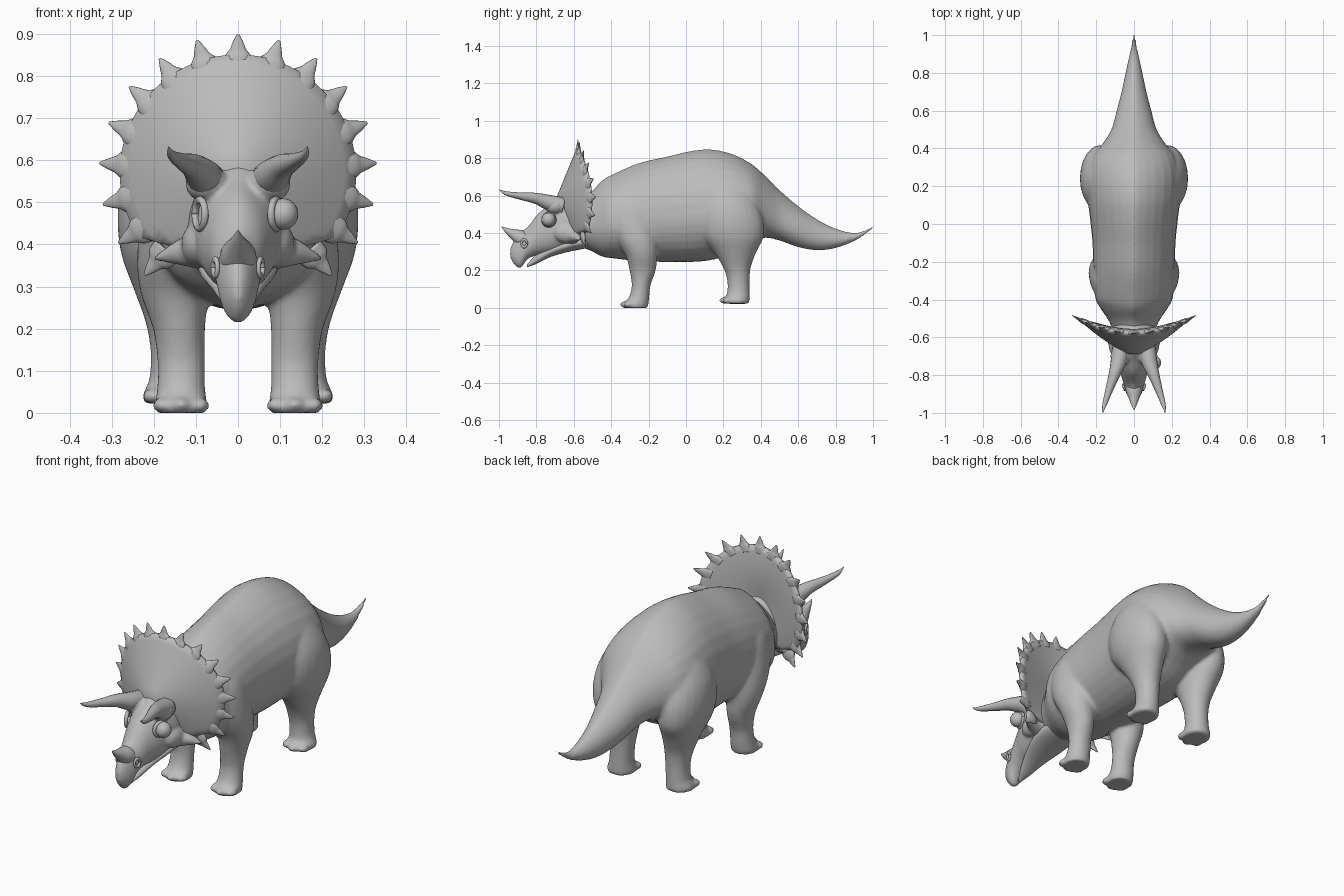
import bpy, bmesh, math
from mathutils import Vector, Matrix

cube = bpy.data.objects.get("Cube")
if cube:
    bpy.data.objects.remove(cube)

clay = bpy.data.materials.new("clay_grey")
clay.use_nodes = True
GREY = (0.5, 0.5, 0.5, 1)
clay.diffuse_color = GREY
clay.node_tree.nodes["Principled BSDF"].inputs["Base Color"].default_value = GREY


def finish(bm, name, voxel=0, smooth=4):
    """Turn a bmesh into a smooth shaded object, optionally fused by remeshing."""
    bmesh.ops.recalc_face_normals(bm, faces=bm.faces)
    mesh = bpy.data.meshes.new(name)
    for f in bm.faces:
        f.smooth = True
    bm.to_mesh(mesh)
    bm.free()
    mesh.materials.append(clay)
    ob = bpy.data.objects.new(name, mesh)
    bpy.context.collection.objects.link(ob)
    if voxel:
        m = ob.modifiers.new("fuse", 'REMESH')
        m.mode = 'VOXEL'
        m.voxel_size = voxel
        m.use_smooth_shade = True
        s = ob.modifiers.new("soften", 'SMOOTH')
        s.iterations = smooth
    return ob


def spline(rows, steps=4):
    """Catmull-Rom resampling of rows of numbers."""
    rows = [Vector(r) for r in rows]
    out = []
    for i in range(len(rows) - 1):
        a, b = rows[max(i - 1, 0)], rows[i]
        c, d = rows[i + 1], rows[min(i + 2, len(rows) - 1)]
        for k in range(steps):
            t = k / steps
            out.append(b + (c - a) * (t / 2) + (a * 2 - b * 5 + c * 4 - d) * (t * t / 2)
                       + (b * 3 - a - c * 3 + d) * (t ** 3 / 2))
    return out + [rows[-1]]


def skin(bm, rings):
    """Bridge rings of points and cap both ends."""
    rings = [[bm.verts.new(p) for p in r] for r in rings]
    n = len(rings[0])
    for a, b in zip(rings, rings[1:]):
        for i in range(n):
            bm.faces.new((a[i], a[(i + 1) % n], b[(i + 1) % n], b[i]))
    bm.faces.new(rings[0])
    bm.faces.new(rings[-1])


def turns(n):
    return [(math.cos(2 * math.pi * i / n), math.sin(2 * math.pi * i / n)) for i in range(n)]


def long_loft(bm, rows, ridge=0.0, belly=0.5, n=32):
    """Rows along y: y, top, bottom, half width."""
    rings = []
    for y, top, low, w in spline(rows):
        mid = low + belly * (top - low)
        rings.append([(max(w, .002) * math.copysign(abs(c) ** (1 + ridge * max(s, 0)), c), y,
                       mid + s * (top - mid if s > 0 else mid - low)) for c, s in turns(n)])
    skin(bm, rings)


def leg_loft(bm, rows, side):
    """Rows along z: z, centre x, centre y, half width, half depth."""
    skin(bm, [[(side * (x + c * w), y + s * d, z) for c, s in turns(24)]
              for z, x, y, w, d in spline(rows)])


def tube(bm, rows, flat=1.0, n=16):
    """Tapered tube: x, y, z, radius."""
    pts = spline(rows, 5)
    rings = []
    for i, p in enumerate(pts):
        d = (pts[min(i + 1, len(pts) - 1)] - pts[max(i - 1, 0)]).to_3d().normalized()
        u = d.cross(Vector((0, 1, 0)) if abs(d.y) < .6 else Vector((1, 0, 0))).normalized()
        v = d.cross(u)
        rings.append([p.to_3d() + (u * c + v * s * flat) * max(p[3], .0008) for c, s in turns(n)])
    skin(bm, rings)


def ball(bm, pos, size):
    bmesh.ops.create_uvsphere(bm, u_segments=24, v_segments=16, radius=1,
                              matrix=Matrix.Translation(pos) @ Matrix.Diagonal((*size, 1)))


# Trunk, tail, legs and toes fused into one skin
bm = bmesh.new()
long_loft(bm, [
    (-.62, .56, .34, .09), (-.52, .61, .31, .13), (-.45, .68, .275, .175), (-.39, .715, .265, .205),
    (-.25, .775, .25, .215), (-.1, .81, .245, .22), (.02, .838, .245, .232), (.13, .848, .255, .245),
    (.25, .822, .29, .25), (.35, .77, .35, .225), (.42, .71, .375, .17), (.5, .63, .36, .12),
    (.6, .545, .325, .092), (.7, .475, .308, .066), (.8, .425, .32, .045), (.9, .402, .357, .024),
    (.96, .418, .395, .013), (1.012, .444, .432, .007)], ridge=.4, belly=.42)
FRONT = [(0, .135, -.27, .062, .065), (.025, .135, -.265, .062, .065), (.06, .135, -.25, .057, .054),
         (.12, .135, -.24, .056, .05), (.2, .14, -.232, .062, .07), (.28, .15, -.238, .08, .085),
         (.36, .15, -.26, .09, .11), (.46, .14, -.285, .09, .125), (.56, .125, -.29, .08, .11),
         (.64, .1, -.28, .05, .06)]
HIND = [(.022, .16, .268, .066, .072), (.045, .16, .272, .066, .068), (.08, .155, .28, .056, .06),
        (.15, .152, .28, .056, .06), (.22, .155, .272, .066, .075), (.3, .165, .262, .085, .115),
        (.38, .175, .25, .103, .165), (.47, .18, .24, .106, .172), (.56, .17, .23, .1, .15),
        (.65, .14, .22, .08, .11), (.7, .11, .21, .05, .06)]
for side in (-1, 1):
    leg_loft(bm, FRONT, side)
    leg_loft(bm, HIND, side)
    for x, y, z in ((.135, -.325, 0), (.16, .205, .022)):
        for k in (-1, 0, 1):
            ball(bm, (side * (x + k * .044), y + abs(k) * .018, z + .018), (.024, .028, .018))
finish(bm, "body", voxel=.01)

# Skull with beak, cheeks and brow bulges
bm = bmesh.new()
long_loft(bm, [
    (-.94, .315, .27, .01), (-.92, .36, .235, .028), (-.885, .405, .213, .045),
    (-.845, .435, .262, .056), (-.79, .505, .282, .072), (-.73, .55, .285, .094),
    (-.66, .6, .30, .112), (-.58, .61, .32, .12), (-.5, .58, .33, .11)], ridge=.15, belly=.45)
for side in (-1, 1):
    ball(bm, (side * .075, -.70, .545), (.05, .055, .045))
    ball(bm, (side * .09, -.63, .40), (.045, .08, .055))
    tube(bm, [(side * .09, -.61, .385, .045), (side * .14, -.59, .38, .03),
              (side * .2, -.565, .365, .004)])
finish(bm, "head", voxel=.007, smooth=5)

# Lower jaw
bm = bmesh.new()
long_loft(bm, [(-.85, .232, .217, .008), (-.8, .285, .235, .034), (-.73, .33, .27, .062),
               (-.64, .37, .297, .09), (-.55, .39, .315, .095), (-.48, .38, .33, .07)])
finish(bm, "lower_jaw")

# Frill: dished disc, flat rim, curved back at the sides
CENTRE_Z, RIM = .57, .281


def frill_point(c, s, r, front):
    x, z = RIM * r * c, CENTRE_Z + RIM * r * s
    sweep = -.578 + .09 * (x / .32) ** 2
    if front:
        y = sweep - .008 - .115 * (1 - r)
    else:
        y = sweep + .008 + .03 * (1 - r) * r * 2
    return (x, y, max(z, .35 + .08 * abs(c) * r))


bm = bmesh.new()
layers = [(r / 10, True) for r in range(1, 11)] + [(r / 10, False) for r in range(10, 0, -1)]
skin(bm, [[frill_point(c, s, r, f) for c, s in turns(72)] for r, f in layers])
finish(bm, "frill")

# Spikes around the frill
bm = bmesh.new()
for k in range(-8, 9):
    a = math.radians(90 - 17.2 * k)
    c, s = math.cos(a), math.sin(a)
    rows = []
    for rad, width in ((.25, .038), (.275, .033), (.292, .02), (.31, .0125), (.329, .003)):
        x = rad * c
        rows.append((x, -.578 + .09 * (x / .32) ** 2, CENTRE_Z + rad * s, width))
    tube(bm, rows, flat=.4, n=12)
finish(bm, "frill_spikes")

# Brow horns
for side, label in ((1, "left"), (-1, "right")):
    bm = bmesh.new()
    tube(bm, [(side * x, y, z, r) for x, y, z, r in (
        (.07, -.66, .545, .046), (.082, -.73, .562, .042), (.105, -.80, .585, .03),
        (.132, -.88, .597, .02), (.157, -.96, .612, .011), (.165, -.999, .632, .001))])
    finish(bm, label + "_brow_horn")

# Nose horn
bm = bmesh.new()
tube(bm, [(0, -.855, .36, .046), (0, -.89, .378, .041), (0, -.925, .395, .027),
          (0, -.96, .415, .013), (0, -.986, .434, .001)])
finish(bm, "nose_horn")

# Eye
bm = bmesh.new()
ball(bm, (.107, -.735, .472), (.036, .037, .037))
finish(bm, "left_eye")


def ring(name, pos, major, minor, tall, tilt):
    bm = bmesh.new()
    loop = [[(minor * s2, (major + minor * c2) * c, (major + minor * c2) * s * tall)
             for c2, s2 in turns(8)] for c, s in turns(25)]
    skin(bm, loop + loop[:1])
    place = Matrix.Translation(pos) @ Matrix.Rotation(tilt, 4, 'Z')
    bmesh.ops.transform(bm, matrix=place, verts=bm.verts)
    finish(bm, name)


# Nostril rims and eyelids
for side, label in ((1, "left"), (-1, "right")):
    ring(label + "_nostril", (side * .054, -.865, .345), .015, .006, 1.3, -side * .35)
    ring(label + "_eyelid", (side * .09, -.733, .472), .034, .009, 1, -side * .35)
